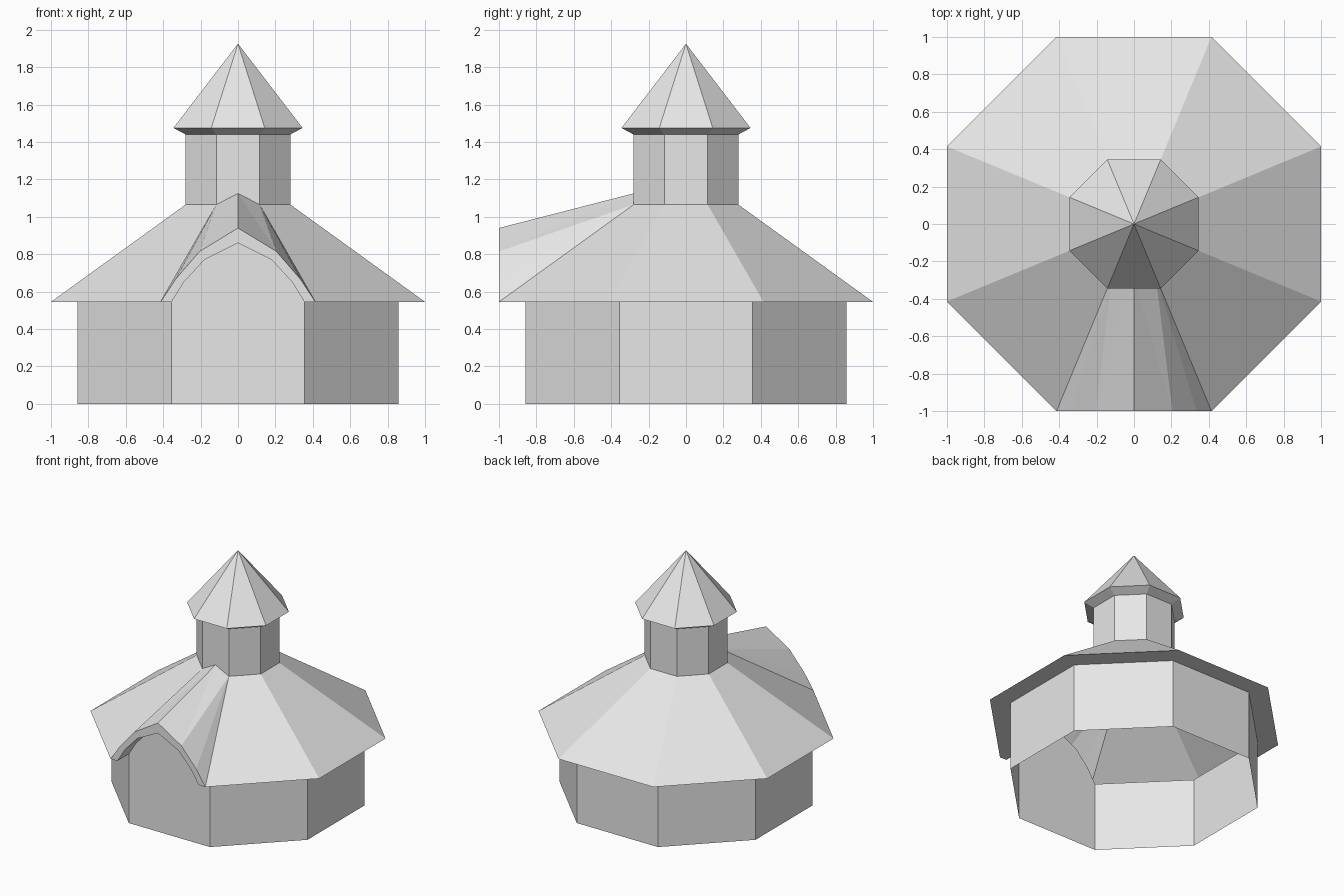
import bpy, bmesh, math

if "Cube" in bpy.data.objects:
    bpy.data.objects.remove(bpy.data.objects["Cube"])

grey = bpy.data.materials.new("light grey")
grey.diffuse_color = (0.8, 0.8, 0.8, 1)
grey.use_nodes = True
grey.node_tree.nodes["Principled BSDF"].inputs["Base Color"].default_value = grey.diffuse_color

EAVE, WALL, TOWER = 1.0, 0.857, 0.28      # octagon apothems
Z_EAVE, Z_TOWER = 0.545, 1.065
HALF = math.tan(math.pi / 8)              # half side per unit apothem
FRONT = 5                                 # index of the front side


def build(name, faces):
    """Make one flat-shaded object from a list of point loops."""
    bm = bmesh.new()
    for loop in faces:
        bm.faces.new([bm.verts.new(p) for p in loop])
    bmesh.ops.remove_doubles(bm, verts=bm.verts, dist=0.0005)
    mesh = bpy.data.meshes.new(name)
    bm.to_mesh(mesh)
    bm.free()
    mesh.materials.append(grey)
    obj = bpy.data.objects.new(name, mesh)
    bpy.context.collection.objects.link(obj)


def ring(apothem, z):
    r = apothem / math.cos(math.pi / 8)
    return [(r * math.cos((k + 0.5) * math.pi / 4),
             r * math.sin((k + 0.5) * math.pi / 4), z) for k in range(8)]


def band(a, b, skip=()):
    """Eight sides between two octagons given as (apothem, z)."""
    lo, hi = ring(*a), ring(*b)
    faces = []
    for k in range(8):
        n = (k + 1) % 8
        if k not in skip:
            if b[0] == 0:
                faces.append([lo[k], lo[n], (0, 0, b[1])])
            else:
                faces.append([lo[k], lo[n], hi[n], hi[k]])
    return faces


def arch(half_profile, y):
    """Mirror a right-hand profile into a full arch, right to left."""
    left = [(-x, z) for x, z in reversed(half_profile[:-1])]
    return [(x, y, z) for x, z in half_profile + left]


outer = [(EAVE * HALF, Z_EAVE), (0.335, 0.665), (0.205, 0.815), (0, 0.94)]
inner = [(WALL * HALF, Z_EAVE), (0.29, 0.65), (0.18, 0.77), (0, 0.86)]
edge, lip = arch(outer, -EAVE), arch(inner, -EAVE)
wall_top = arch(inner, -WALL)

# Main walls, with an arched wall at the front
w = WALL * HALF
build("walls", band((WALL, 0), (WALL, Z_EAVE), {FRONT})
      + [[(-w, -WALL, 0), (w, -WALL, 0)] + wall_top])

# Main roof and its flat soffit
build("main_roof", band((EAVE, Z_EAVE), (TOWER, Z_TOWER), {FRONT}))
build("soffit", band((WALL, Z_EAVE), (EAVE, Z_EAVE), {FRONT}))

# Arched dormer roof: fans out from the tower corners, plus two ridge panels
corner_r = (TOWER * HALF, -TOWER, Z_TOWER)
corner_l = (-TOWER * HALF, -TOWER, Z_TOWER)
ridge = (0, -TOWER, 1.125)
dormer = []
for i in range(6):
    if i < 2:
        dormer.append([edge[i], corner_r, edge[i + 1]])
    elif i == 2:
        dormer += [[edge[2], corner_r, ridge], [edge[2], ridge, edge[3]]]
    elif i == 3:
        dormer += [[edge[3], ridge, edge[4]], [ridge, corner_l, edge[4]]]
    else:
        dormer.append([edge[i], corner_l, edge[i + 1]])
build("dormer_roof", dormer)

# Front fascia of the arch and the vault behind it
build("arch_fascia", [[lip[i], edge[i], edge[i + 1], lip[i + 1]] for i in range(6)])
vault = [[lip[i], lip[i + 1], wall_top[i + 1], wall_top[i]] for i in range(6)]
vault += [[edge[0], lip[0], wall_top[0]], [lip[6], edge[6], wall_top[6]]]
build("arch_vault", vault)

# Tower walls, sloping eave and pointed roof
build("tower_walls", band((TOWER, Z_TOWER), (TOWER, 1.44)))
build("tower_eave", band((TOWER, 1.44), (0.345, 1.475)))
build("tower_roof", band((0.345, 1.475), (0, 1.925)))
